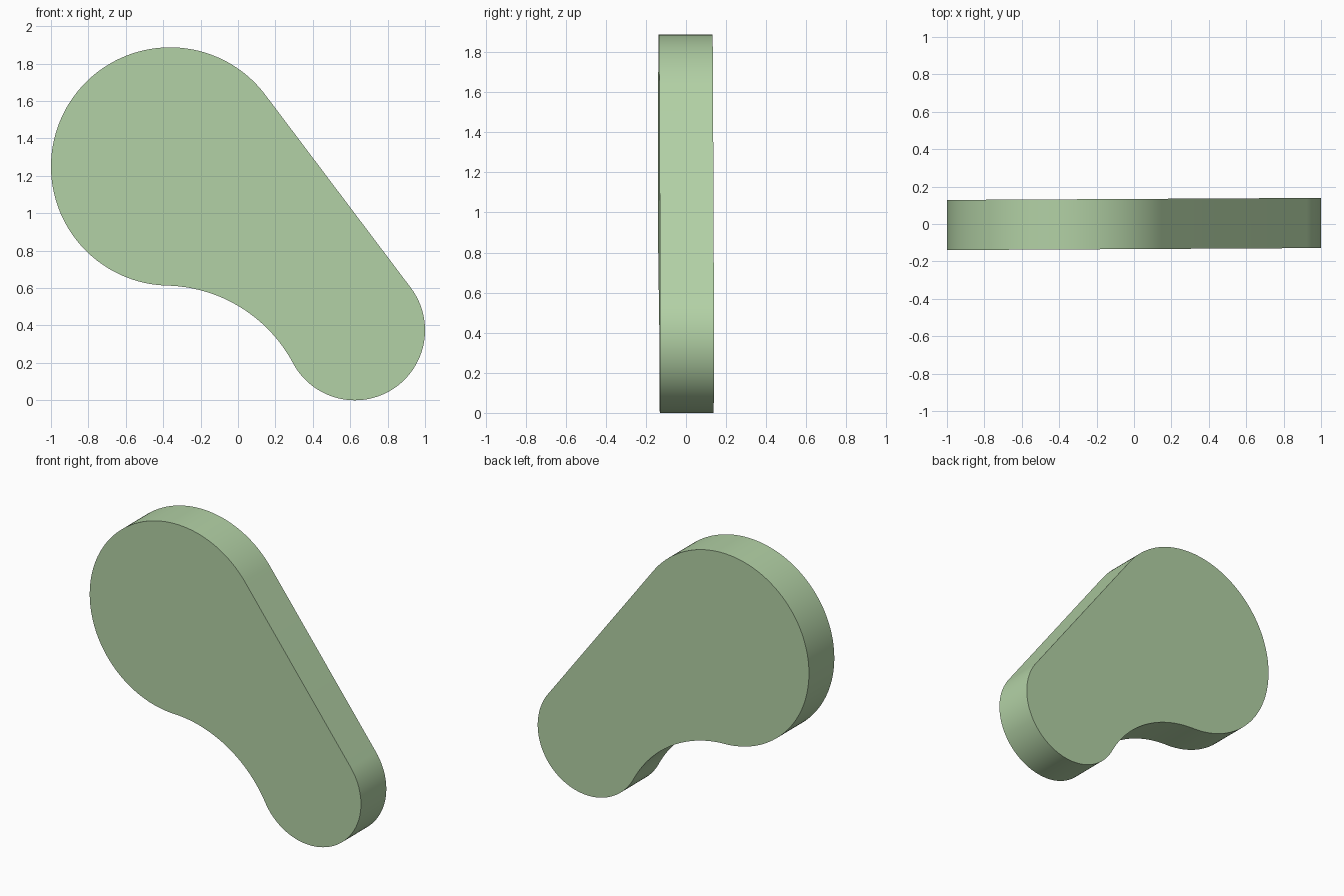
import bpy, bmesh, math
from mathutils import Vector

if "Cube" in bpy.data.objects:
    bpy.data.objects.remove(bpy.data.objects["Cube"])

# Two round ends in the x-z plane and the radius of the concave fillet
BIG, R_BIG = Vector((-0.363, 1.25)), 0.637
SMALL, R_SMALL = Vector((0.625, 0.375)), 0.375
R_FILLET = 0.785
HALF_DEPTH = 0.134
SKEW = 0.0055


def angle(v):
    return math.atan2(v.y, v.x)


def arc(centre, r, a0, a1, n):
    return [centre + r * Vector((math.cos(a0 + (a1 - a0) * i / n),
                                 math.sin(a0 + (a1 - a0) * i / n)))
            for i in range(n + 1)]


# Straight outer tangent and tangent fillet centre
d = SMALL - BIG
tangent = angle(d) + math.acos((R_BIG - R_SMALL) / d.length)
p, q = R_FILLET + R_BIG, R_FILLET + R_SMALL
along = (p * p - q * q + d.length_squared) / (2 * d.length)
u = d.normalized()
fillet = BIG + u * along + Vector((u.y, -u.x)) * math.sqrt(p * p - along * along)

# Outline, counter-clockwise seen from the front
outline = arc(SMALL, R_SMALL, angle(fillet - SMALL), tangent, 64)
outline += arc(BIG, R_BIG, tangent, angle(fillet - BIG) + 2 * math.pi, 96)
outline += arc(fillet, R_FILLET, angle(BIG - fillet), angle(SMALL - fillet), 40)[1:-1]

# Plate: front and back caps joined by a rim
bm = bmesh.new()
front, back = [[bm.verts.new((v.x, y + SKEW * v.x, v.y)) for v in outline]
               for y in (-HALF_DEPTH, HALF_DEPTH)]
bm.faces.new(front)
bm.faces.new(back[::-1])
for i in range(len(front)):
    j = (i + 1) % len(front)
    bm.faces.new((front[i], back[i], back[j], front[j]))
bmesh.ops.recalc_face_normals(bm, faces=bm.faces)
mesh = bpy.data.meshes.new("rounded_plate")
bm.to_mesh(mesh)
bm.free()

plate = bpy.data.objects.new("rounded_plate", mesh)
bpy.context.collection.objects.link(plate)
mat = bpy.data.materials.new("soft_green")
mat.diffuse_color = (0.45, 0.64, 0.38, 1)
mat.use_nodes = True
mat.node_tree.nodes["Principled BSDF"].inputs["Base Color"].default_value = mat.diffuse_color
mesh.materials.append(mat)

bpy.context.view_layer.objects.active = plate
plate.select_set(True)
bpy.ops.object.shade_smooth_by_angle(angle=math.radians(30))
